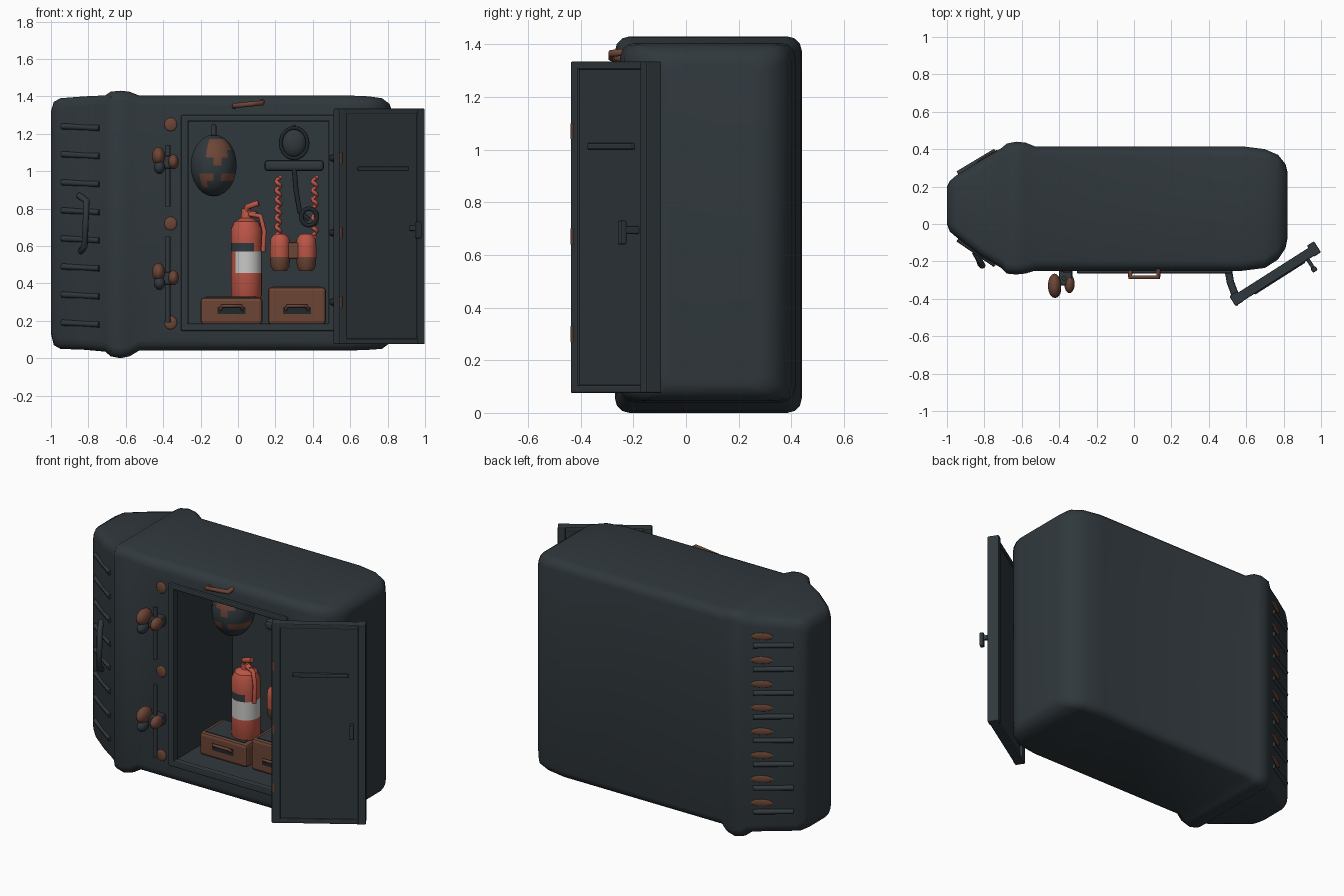
import bpy, bmesh, math
from mathutils import Vector

old = bpy.data.objects.get("Cube")
if old:
    bpy.data.objects.remove(old)


def material(name, rgb):
    m = bpy.data.materials.new(name)
    m.use_nodes = True
    m.diffuse_color = (*rgb, 1)
    node = next(n for n in m.node_tree.nodes if n.type == 'BSDF_PRINCIPLED')
    node.inputs["Base Color"].default_value = (*rgb, 1)
    node.inputs["Roughness"].default_value = 0.7
    return m


SLATE = material("dark slate", (0.03, 0.04, 0.047))
BLACK = material("dark rubber", (0.015, 0.02, 0.024))
RUST = material("rusty brown", (0.15, 0.06, 0.036))
RED = material("faded red", (0.5, 0.09, 0.06))
WHITE = material("label white", (0.58, 0.58, 0.57))


def smooth(ob, angle=35):
    bpy.ops.object.select_all(action='DESELECT')
    ob.select_set(True)
    bpy.context.view_layer.objects.active = ob
    bpy.ops.object.shade_smooth_by_angle(angle=math.radians(angle))


def add(name, bm, *mats):
    bmesh.ops.recalc_face_normals(bm, faces=bm.faces)
    me = bpy.data.meshes.new(name)
    bm.to_mesh(me)
    bm.free()
    ob = bpy.data.objects.new(name, me)
    bpy.context.collection.objects.link(ob)
    for m in mats:
        me.materials.append(m)
    return ob


def box(name, lo, hi, mat, bevel=0.0):
    """Box between two corners."""
    bm = bmesh.new()
    bmesh.ops.create_cube(bm, size=1)
    for v in bm.verts:
        v.co = Vector([l + (h - l) * (c + 0.5) for l, h, c in zip(lo, hi, v.co)])
    if bevel:
        bmesh.ops.bevel(bm, geom=bm.edges[:], offset=bevel, segments=2, affect='EDGES', profile=0.5)
    return add(name, bm, mat)


def ball(name, c, size, *mats):
    bm = bmesh.new()
    bmesh.ops.create_uvsphere(bm, u_segments=18, v_segments=12, radius=1)
    for v in bm.verts:
        v.co = Vector([p + s * q for p, s, q in zip(c, size, v.co)])
    ob = add(name, bm, *mats)
    smooth(ob, 60)
    return ob


def tube(name, pts, r, mat, closed=False):
    cu = bpy.data.curves.new(name, 'CURVE')
    cu.dimensions = '3D'
    cu.bevel_depth, cu.bevel_resolution, cu.use_fill_caps = r, 2, True
    sp = cu.splines.new('POLY')
    sp.points.add(len(pts) - 1)
    for p, co in zip(sp.points, pts):
        p.co = (*co, 1)
    sp.use_cyclic_u = closed
    cu.materials.append(mat)
    ob = bpy.data.objects.new(name, cu)
    bpy.context.collection.objects.link(ob)
    return ob


def lathe(name, c, profile, mats, n=24):
    """Turned shape around z; profile is (radius, height) pairs."""
    bm = bmesh.new()
    rings = [[bm.verts.new((c[0] + r * math.cos(i * math.tau / n), c[1] + r * math.sin(i * math.tau / n), z))
              for i in range(n)] for r, z in profile]
    for a, b in zip(rings, rings[1:]):
        for i in range(n):
            bm.faces.new((a[i], a[(i + 1) % n], b[(i + 1) % n], b[i]))
    bm.faces.new(rings[0])
    bm.faces.new(rings[-1])
    return add(name, bm, *mats)


# Cabinet shell: rounded sections along x, with tapered nose and collar
stations = [(-1, .0, .2, .13, 1.32), (-.985, -.04, .23, .07, 1.37), (-.95, -.07, .26, .05, 1.39),
            (-.82, -.17, .34, .045, 1.4), (-.71, -.235, .405, .035, 1.405), (-.68, -.265, .43, .01, 1.425),
            (-.63, -.27, .44, 0, 1.43), (-.58, -.265, .435, .01, 1.425), (-.53, -.25, .415, .04, 1.405),
            (.58, -.25, .415, .04, 1.405), (.7, -.235, .4, .045, 1.4), (.77, -.19, .37, .05, 1.39),
            (.81, -.13, .32, .08, 1.36), (.82, -.08, .28, .11, 1.33)]
bm = bmesh.new()
loops = []
for x, y0, y1, z0, z1 in stations:
    r = 0.055
    loop = []
    for q, (cy, cz) in enumerate([(y1 - r, z1 - r), (y0 + r, z1 - r), (y0 + r, z0 + r), (y1 - r, z0 + r)]):
        for k in range(4):
            a = (q + k / 3) * math.pi / 2
            loop.append(bm.verts.new((x, cy + r * math.cos(a), cz + r * math.sin(a))))
    loops.append(loop)
for a, b in zip(loops, loops[1:]):
    for i in range(16):
        bm.faces.new((a[i], a[i - 1], b[i - 1], b[i]))
bm.faces.new(loops[0])
bm.faces.new(loops[-1])
shell = add("cabinet_shell", bm, SLATE)
cutter = box("opening_cutter", (-.27, -.5, .18), (.49, .33, 1.27), SLATE)
mod = shell.modifiers.new("opening", 'BOOLEAN')
mod.object, mod.operation, mod.solver = cutter, 'DIFFERENCE', 'EXACT'
bpy.context.view_layer.objects.active = shell
bpy.ops.object.modifier_apply(modifier="opening")
bpy.data.objects.remove(cutter)
smooth(shell, 40)

# Frame around the opening
for side, x0, x1 in (("right", -.305, -.265), ("left", .485, .525)):
    box("frame_" + side, (x0, -.265, .145), (x1, -.22, 1.3), SLATE, .008)
for side, z0, z1 in (("bottom", .145, .185), ("top", 1.265, 1.3)):
    box("frame_" + side, (-.3, -.265, z0), (.52, -.22, z1), SLATE, .008)

# Nose louvres on both slanted sides, rusty gaps on the back
for i in range(8):
    z = .18 + i * .15
    for side, p, q in (("front", (-.74, -.217), (-.94, -.08)), ("back", (-.74, .388), (-.94, .268))):
        tube(f"louvre_{side}_{i}", [(p[0], p[1], z), (q[0], q[1], z + .01)], .016, SLATE)
    rust = ball(f"rust_gap_{i}", (0, 0, 0), (.065, .006, .022), RUST)
    rust.location = (-.785, .363, z + .06)
    rust.rotation_euler.z = math.atan2(.065, .11)
tube("nose_handle", [(-.84, -.15, .57), (-.82, -.215, .6), (-.81, -.225, .84), (-.85, -.15, .87)], .017, SLATE)

# Open door, built along its swung direction
hinge, swing = Vector((.545, -.405)), math.atan2(.28, .44)


def door_box(name, u0, u1, v0, v1, z0, z1, mat, bevel=.006):
    ob = box(name, (u0, v0, z0), (u1, v1, z1), mat, bevel)
    ob.location = (hinge.x, hinge.y, 0)
    ob.rotation_euler.z = swing
    return ob


door_box("door_panel", 0, .51, -.018, .018, .075, 1.335, SLATE)
door_box("door_hinge_rim", -.02, .03, -.028, .035, .075, 1.335, SLATE)
door_box("door_free_rim", .475, .52, -.03, .04, .075, 1.335, SLATE)
for n, z in (("bottom", .075), ("top", 1.305)):
    door_box("door_rim_" + n, 0, .51, -.026, .026, z, z + .03, SLATE)
door_box("door_handle_post", .43, .45, -.08, -.01, .68, .71, SLATE)
door_box("door_handle_grip", .425, .455, -.1, -.075, .64, .73, SLATE)
door_box("door_slot_hood", .1, .42, -.032, -.01, 1.0, 1.025, SLATE)
for i, z in enumerate((.3, .67, 1.07)):
    tube(f"hinge_arm_{i}", [(.505, -.25, z), (.515, -.31, z), (.545, -.39, z)], .02, SLATE)
    tube(f"hinge_pin_{i}", [(.55, -.43, z - .03), (.55, -.43, z + .03)], .008, RUST)

# Top grab handle and rusty studs
tube("grab_handle", [(-.02, -.24, 1.345), (-.02, -.285, 1.35), (.13, -.285, 1.365), (.13, -.24, 1.37)], .014, RUST)
for i, z in enumerate((.19, .72, 1.25)):
    ball(f"stud_{i}", (-.36, -.25, z), (.034, .01, .036), RUST)

# Two clamped tools beside the opening
for n, z, s0, s1 in (("upper", 1.05, .81, 1.14), ("lower", .43, .19, .65)):
    tube(n + "_tool_shaft", [(-.375, -.29, s0), (-.375, -.29, s1)], .013, SLATE)
    box(n + "_tool_clamp", (-.4, -.33, z - .035), (-.33, -.24, z + .03), SLATE, .01)
    ball(n + "_tool_head", (-.425, -.33, z + .03), (.035, .065, .05), RUST)
    ball(n + "_tool_knob", (-.345, -.32, z), (.028, .05, .04), RUST)
    ball(n + "_tool_cap", (-.42, -.35, z - .03), (.03, .045, .035), SLATE)

# Cases on the cavity floor
for n, x0, x1, z1 in (("right", -.2, .13, .325), ("left", .16, .47, .38)):
    box(n + "_case", (x0, -.1, .18), (x1, .13, z1), RUST, .018)
    box(n + "_case_lid", (x0 + .03, -.08, z1 - .01), (x1 - .03, .11, z1 + .004), SLATE)
    mid = (x0 + x1) / 2
    box(n + "_case_slot", (mid - .075, -.104, .235), (mid + .075, -.09, .275), BLACK)
    tube(n + "_case_handle", [(mid - .06, -.1, .26), (mid - .05, -.125, .28),
                              (mid + .05, -.125, .28), (mid + .06, -.1, .26)], .009, RUST)

# Extinguisher, coloured by height
tank = lathe("extinguisher", (.045, .016), [(.075, .32), (.083, .335), (.083, .455), (.083, .57), (.083, .615),
             (.083, .69), (.065, .73), (.03, .75), (.025, .8)], (RED, WHITE, SLATE))
for f in tank.data.polygons:
    z = f.center.z
    if .455 < z < .57 and f.center.x > -.02:
        f.material_index = 1
    elif .57 < z < .615 and f.center.x < .09:
        f.material_index = 2
smooth(tank)
tube("extinguisher_lever", [(.04, .016, .77), (.05, -.01, .81), (.11, -.02, .83)], .016, RED)
tube("extinguisher_grip", [(.045, .016, .775), (.1, -.01, .77)], .014, RED)
tube("extinguisher_hose", [(.06, .0, .77), (.12, -.02, .76), (.14, -.03, .68), (.135, -.03, .57)], .013, RED)

# Hanging bag with rusty patches
bag = ball("bag", (-.13, .14, 1.03), (.125, .13, .165), SLATE, RUST)
spots = ((-.11, 1.11, .065), (-.17, .96, .035), (-.05, .97, .04))
for f in bag.data.polygons:
    if f.center.y < .16 and any(math.hypot(f.center.x - x, f.center.z - z) < r for x, z, r in spots):
        f.material_index = 1
tube("bag_strap", [(-.13, .14, 1.17), (-.13, .2, 1.24), (-.13, .32, 1.24)], .014, SLATE)

# Breathing set: head loop, yoke, straps, hoses and canisters
ball("mask", (.3, .12, 1.15), (.07, .05, .08), SLATE)
tube("mask_rim", [(.3 + .072 * math.cos(a), .1, 1.15 + .082 * math.sin(a))
                  for a in (i * math.tau / 20 for i in range(20))], .01, BLACK, True)
tube("mask_hook", [(.3, .12, 1.21), (.3, .2, 1.24), (.3, .32, 1.24)], .01, SLATE)
box("yoke", (.14, .06, 1.0), (.46, .14, 1.06), SLATE, .02)
tube("centre_strap", [(.3, .08, 1.02), (.31, .06, .9), (.33, .06, .78), (.38, .06, .74)], .014, BLACK)
tube("gauge_ring", [(.38 + .042 * math.cos(a), .05, .755 + .045 * math.sin(a))
                    for a in (i * math.tau / 16 for i in range(16))], .012, BLACK, True)
for n, x in (("right", .215), ("left", .41)):
    turns = [(x + .012 * math.cos(i * 1.1), .07 + .012 * math.sin(i * 1.1), .97 - i * .0085) for i in range(40)]
    tube(n + "_hose", turns, .011, RED)
for n, x in (("right", .225), ("left", .365)):
    can = lathe(n + "_canister", (x, .06), [(.035, .465), (.05, .49), (.054, .54), (.054, .6), (.05, .64),
                (.03, .665)], (RED, RUST))
    for f in can.data.polygons:
        f.material_index = int(f.center.z < .53)
    smooth(can)
box("canister_bridge", (.24, .03, .53), (.36, .09, .62), RUST, .012)
